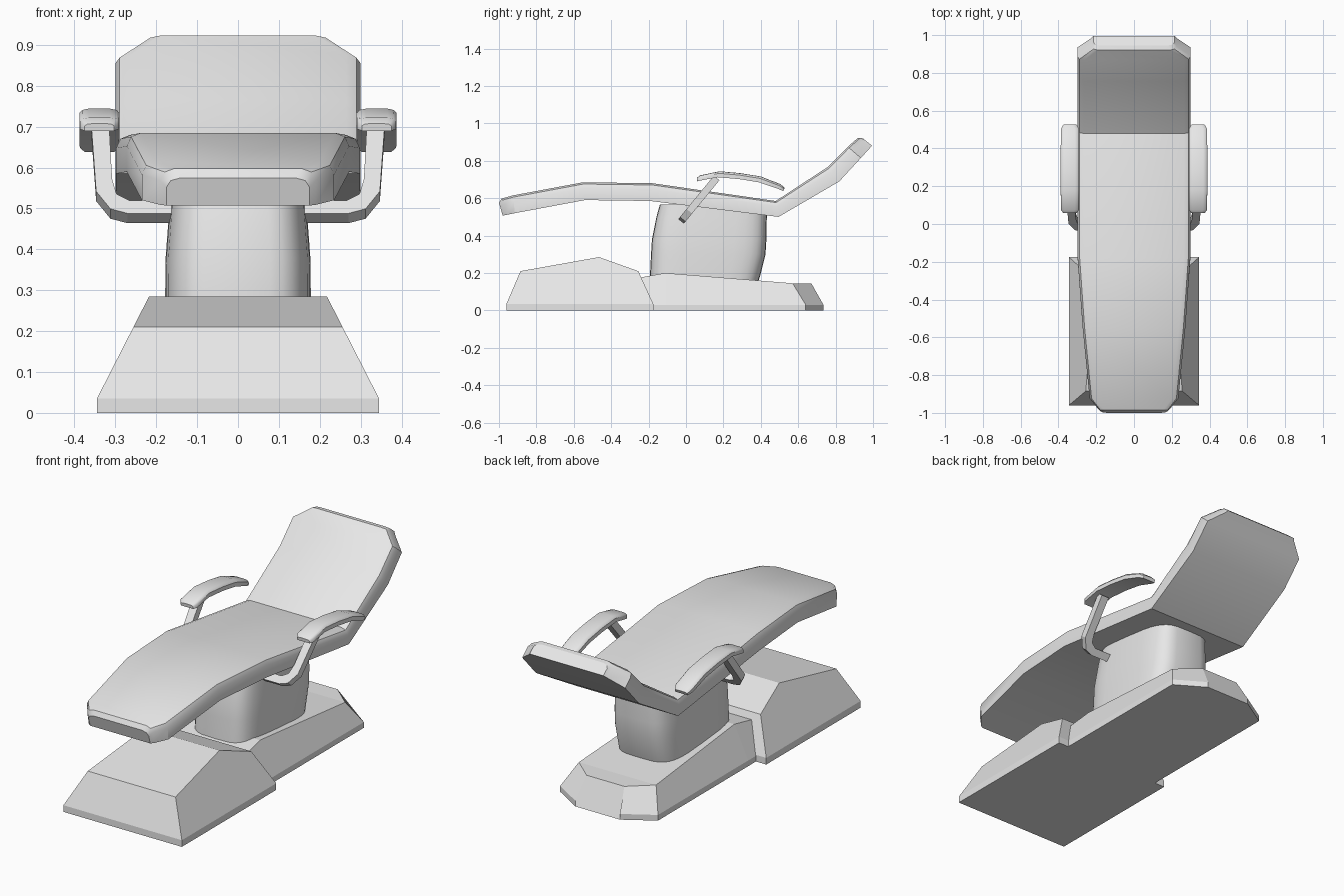
import bpy, bmesh, math

if "Cube" in bpy.data.objects:
    bpy.data.objects.remove(bpy.data.objects["Cube"])

grey = bpy.data.materials.new("light grey")
grey.use_nodes = True
grey.diffuse_color = (0.8, 0.8, 0.8, 1)
grey.node_tree.nodes["Principled BSDF"].inputs["Base Color"].default_value = (0.8, 0.8, 0.8, 1)


def loft(name, rings, smooth=None):
    """Skin a list of equal closed rings and cap both ends."""
    bm = bmesh.new()
    loops = [[bm.verts.new(p) for p in ring] for ring in rings]
    n = len(loops[0])
    for a, b in zip(loops, loops[1:]):
        for i in range(n):
            j = (i + 1) % n
            bm.faces.new((a[i], a[j], b[j], b[i]))
    bm.faces.new(loops[0])
    bm.faces.new(loops[-1])
    bmesh.ops.remove_doubles(bm, verts=bm.verts, dist=0.0005)
    bmesh.ops.recalc_face_normals(bm, faces=bm.faces)
    mesh = bpy.data.meshes.new(name)
    bm.to_mesh(mesh)
    bm.free()
    mesh.materials.append(grey)
    obj = bpy.data.objects.new(name, mesh)
    bpy.context.collection.objects.link(obj)
    if smooth:
        bpy.ops.object.select_all(action='DESELECT')
        obj.select_set(True)
        bpy.context.view_layer.objects.active = obj
        bpy.ops.object.shade_smooth_by_angle(angle=math.radians(smooth))
    return obj


def padded_ring(w, top, bottom, r, cx=0):
    """Slab section with rounded upper edges; top and bottom are (y, z)."""
    half = [(w, 0), (w, 0.66), (w - 0.3 * r, 0.9), (w - r, 1)]
    pts = half + [(-x, t) for x, t in reversed(half)]
    return [(cx + x, bottom[0] + (top[0] - bottom[0]) * t,
             bottom[1] + (top[1] - bottom[1]) * t) for x, t in pts]


# Reclined cushion: half width, top point, bottom point
cushion = [
    (0.175, (-1.0, 0.575), (-0.98, 0.507)),
    (0.19, (-0.985, 0.598), (-0.97, 0.509)),
    (0.235, (-0.925, 0.615), (-0.915, 0.52)),
    (0.272, (-0.55, 0.685), (-0.54, 0.59)),
    (0.298, (-0.18, 0.68), (-0.19, 0.585)),
    (0.3, (0.48, 0.585), (0.495, 0.5)),
    (0.3, (0.755, 0.765), (0.82, 0.69)),
    (0.3, (0.865, 0.875), (0.935, 0.815)),
    (0.225, (0.92, 0.923), (0.985, 0.87)),
    (0.215, (0.945, 0.92), (0.995, 0.88)),
]
loft("cushion", [padded_ring(w, t, b, 0.035) for w, t, b in cushion], 30)

# Pedestal column with rounded plan
column = []
for z, y0, y1, w in [(0.12, -0.195, 0.375, 0.176), (0.18, -0.193, 0.395, 0.178),
                     (0.3, -0.187, 0.425, 0.178), (0.38, -0.182, 0.43, 0.177),
                     (0.5, -0.158, 0.432, 0.168), (0.565, -0.14, 0.432, 0.163)]:
    ring = []
    for i in range(32):
        c, s = math.cos(i * math.tau / 32), math.sin(i * math.tau / 32)
        x = w * math.copysign(abs(c) ** 0.5, c)
        y = (y0 + y1) / 2 + (y1 - y0) / 2 * math.copysign(abs(s) ** 0.5, s)
        ring.append((x, y, z))
    column.append(ring)
loft("pedestal_column", column, 30)


def base_ring(wb, yb, rim, wt, yt, zt):
    half = [(wb, yb, 0), (wb, yb, rim), (wt, yt, zt)]
    return half + [(-x, y, z) for x, y, z in reversed(half)]


# Front base block with sloping sides
loft("front_base", [base_ring(0.345, y, 0.035, 0.345 - 0.51 * (z - 0.035), y, z)
                    for y, z in [(-0.96, 0.035), (-0.885, 0.21), (-0.465, 0.285),
                                 (-0.255, 0.21), (-0.175, 0.035)]])

# Rear base with chamfered back corners
loft("rear_base", [base_ring(wb, yb, 0.03, wt, yt, zt) for wb, yb, wt, yt, zt in [
    (0.285, -0.25, 0.215, -0.25, 0.175), (0.285, -0.11, 0.205, -0.11, 0.2),
    (0.285, 0.64, 0.225, 0.57, 0.145), (0.13, 0.735, 0.11, 0.67, 0.145)]])

# Armrests: pad and slanted bracket on each side
pad = [(0.036, (0.058, 0.708), (0.06, 0.69)), (0.048, (0.075, 0.722), (0.075, 0.694)),
       (0.049, (0.18, 0.744), (0.17, 0.712)), (0.049, (0.29, 0.734), (0.285, 0.702)),
       (0.049, (0.4, 0.716), (0.39, 0.685)), (0.048, (0.505, 0.675), (0.495, 0.649)),
       (0.036, (0.528, 0.655), (0.52, 0.638))]
bracket = [((0.36, 0.708), (0.316, 0.708)), ((0.347, 0.53), (0.308, 0.56)),
           ((0.312, 0.487), (0.297, 0.523)), ((0.27, 0.476), (0.265, 0.507)),
           ((0.14, 0.476), (0.14, 0.507))]
for side, sign in (("left", 1), ("right", -1)):
    loft(side + "_armrest_pad",
         [padded_ring(w, t, b, 0.022, sign * 0.339) for w, t, b in pad], 40)
    rings = []
    for outer, inner in bracket:
        ring = []
        for (x, z), d in ((outer, 1), (outer, -1), (inner, -1), (inner, 1)):
            y = (z - 0.49) * 0.82 - 0.015
            ring.append((sign * x, y + d * 0.015, z - d * 0.012))
        rings.append(ring)
    loft(side + "_armrest_bracket", rings)
